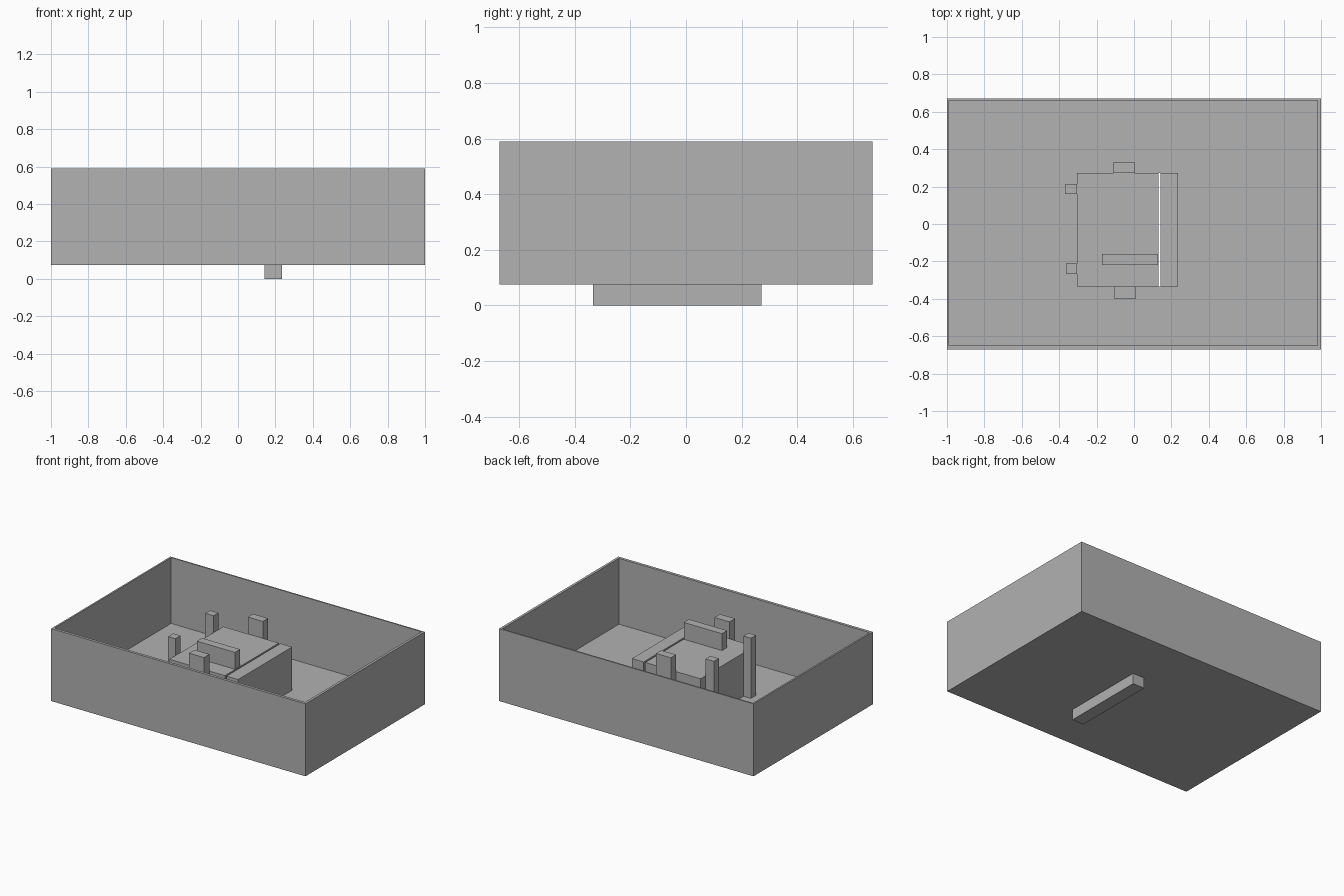
import bpy

if "Cube" in bpy.data.objects:
    bpy.data.objects.remove(bpy.data.objects["Cube"])

# one plain grey for everything
grey = bpy.data.materials.new("plain_grey")
grey.diffuse_color = (0.445, 0.445, 0.445, 1.0)
grey.use_nodes = True
grey.node_tree.nodes["Principled BSDF"].inputs["Base Color"].default_value = grey.diffuse_color

BASE, FLOOR, DECK, TOP, RIM = 0.075, 0.122, 0.43, 0.55, 0.59


def box(name, x, y, z):
    """Box from (min, max) ranges along each axis."""
    bpy.ops.mesh.primitive_cube_add(
        size=1, location=[(r[0] + r[1]) / 2 for r in (x, y, z)])
    ob = bpy.context.object
    ob.name = name
    ob.scale = [r[1] - r[0] for r in (x, y, z)]
    bpy.ops.object.transform_apply(location=False, rotation=False, scale=True)
    ob.data.materials.append(grey)
    return ob


def cut(target, cutter):
    """Subtract the cutter from the target and remove it."""
    mod = target.modifiers.new("cut", 'BOOLEAN')
    mod.operation = 'DIFFERENCE'
    mod.solver = 'EXACT'
    mod.object = cutter
    bpy.context.view_layer.objects.active = target
    bpy.ops.object.modifier_apply(modifier=mod.name)
    bpy.data.objects.remove(cutter)


# open tray with thin walls and a slot through its floor
tray = box("tray", (-1, 1), (-0.67, 0.67), (BASE, RIM))
cut(tray, box("cavity", (-0.988, 0.982), (-0.65, 0.66), (FLOOR, 1)))
cut(tray, box("slot", (0.131, 0.19), (-0.335, 0.272), (0, 0.3)))

# central block and the slab that passes down through the floor
box("central_block", (-0.305, 0.131), (-0.335, 0.272), (FLOOR - 0.01, DECK))
box("slab", (0.143, 0.235), (-0.335, 0.272), (0, DECK))

# raised bar on the block
box("raised_bar", (-0.171, 0.129), (-0.218, -0.16), (DECK, TOP))

# posts standing against the block
posts = {
    "left_back_post": ((-0.37, -0.305), (0.16, 0.215)),
    "left_front_post": ((-0.363, -0.305), (-0.267, -0.21)),
    "back_post": ((-0.112, 0.005), (0.272, 0.33)),
    "front_post": ((-0.107, 0.01), (-0.397, -0.335)),
}
for name, (x, y) in posts.items():
    box(name, x, y, (FLOOR - 0.01, TOP))
